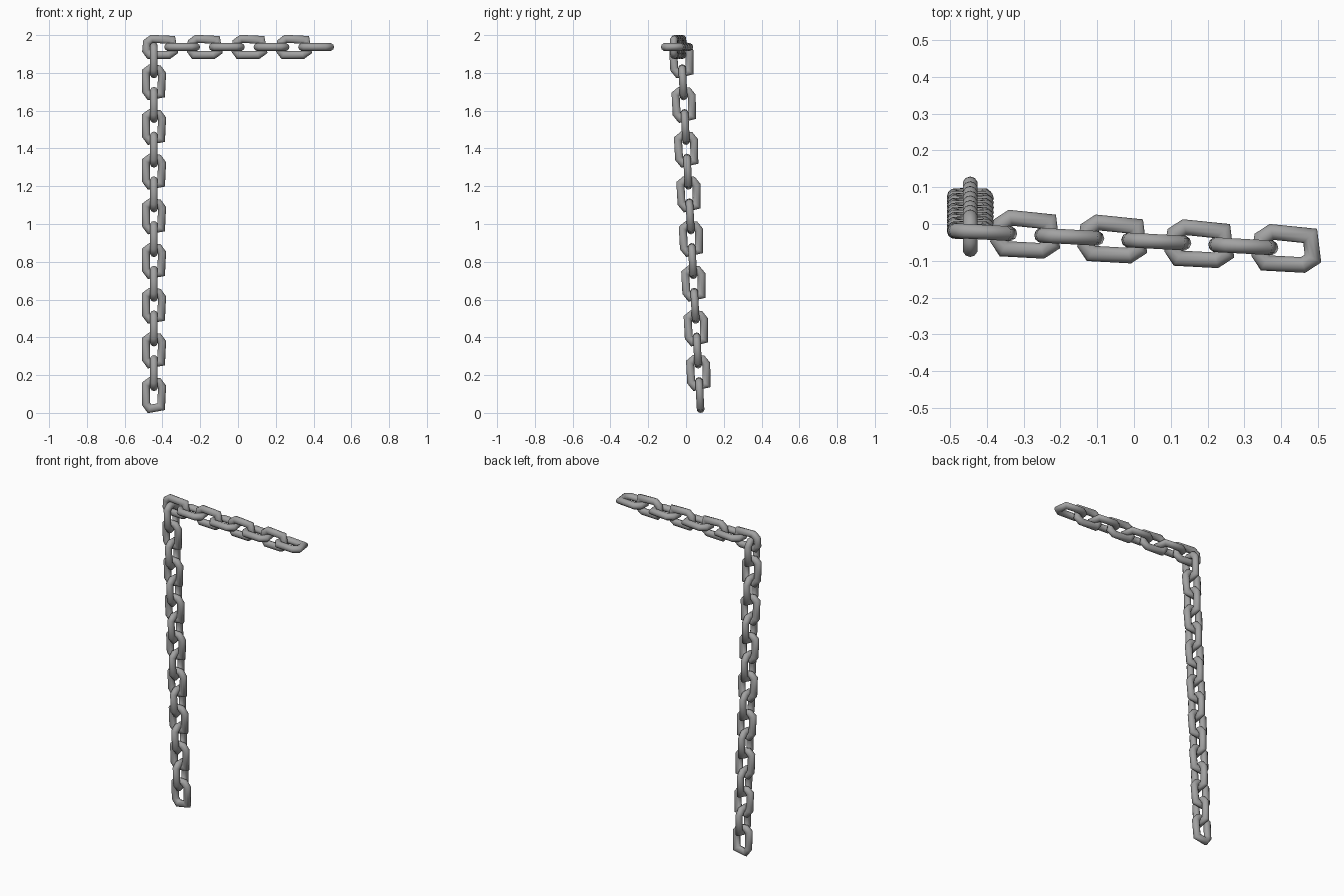
import bpy, bmesh, math
from mathutils import Vector, Matrix

cube = bpy.data.objects.get("Cube")
if cube:
    bpy.data.objects.remove(cube, do_unlink=True)

steel = bpy.data.materials.new("grey_steel")
steel.use_nodes = True
colour = (0.36, 0.36, 0.36, 1)
steel.diffuse_color = colour
steel.node_tree.nodes["Principled BSDF"].inputs["Base Color"].default_value = colour

# Centre line of one slightly uneven link: x runs along the chain, y across it
LINK_PATH = [(0.062, 0.038), (0.073, -0.023), (0.047, -0.042), (-0.056, -0.042),
             (-0.073, -0.019), (-0.069, 0.024), (-0.043, 0.043)]
RADIUS = 0.021
SIDES = 10


def link_mesh():
    """Sweep a round bar around the closed link path with mitred corners."""
    bm = bmesh.new()
    points = [Vector((x, y, 0)) for x, y in LINK_PATH]
    count = len(points)
    up = Vector((0, 0, 1))
    rings = []
    for i, p in enumerate(points):
        before = (p - points[i - 1]).normalized()
        after = (points[(i + 1) % count] - p).normalized()
        tangent = (before + after).normalized()
        across = tangent.cross(up) / max(tangent.dot(after), 0.6)
        ring = []
        for k in range(SIDES):
            a = math.tau * k / SIDES
            ring.append(bm.verts.new(p + RADIUS * (across * math.cos(a) + up * math.sin(a))))
        rings.append(ring)
    for i in range(count):
        r, s = rings[i], rings[(i + 1) % count]
        for k in range(SIDES):
            n = (k + 1) % SIDES
            bm.faces.new((r[k], r[n], s[n], s[k]))
    bmesh.ops.recalc_face_normals(bm, faces=bm.faces)
    for f in bm.faces:
        f.smooth = True
    mesh = bpy.data.meshes.new("chain_link")
    bm.to_mesh(mesh)
    bm.free()
    mesh.materials.append(steel)
    return mesh


def build_chain(name, mesh, start, step, wide_axes, count):
    """Repeat the link along a step vector, alternating its wide direction."""
    along = Vector(step).normalized()
    for i in range(count):
        wide = Vector(wide_axes[i % 2])
        wide = (wide - along * wide.dot(along)).normalized()
        turn = Matrix((along, wide, along.cross(wide))).transposed().to_4x4()
        link = bpy.data.objects.new(f"{name}_link_{i + 1}", mesh)
        link.matrix_world = Matrix.Translation(Vector(start) + Vector(step) * i) @ turn
        bpy.context.collection.objects.link(link)


link = link_mesh()
# Hanging chain, drifting gently backwards as it descends
build_chain("hanging", link, (-0.445, -0.023, 1.869), (0, 0.0064, -0.1183),
            [(0, 1, 0), (1, 0, 0)], 16)
# Level chain reaching out to the left
build_chain("level", link, (-0.413, -0.022, 1.937), (0.1182, -0.0064, 0),
            [(0, 0, 1), (0, 1, 0)], 8)
